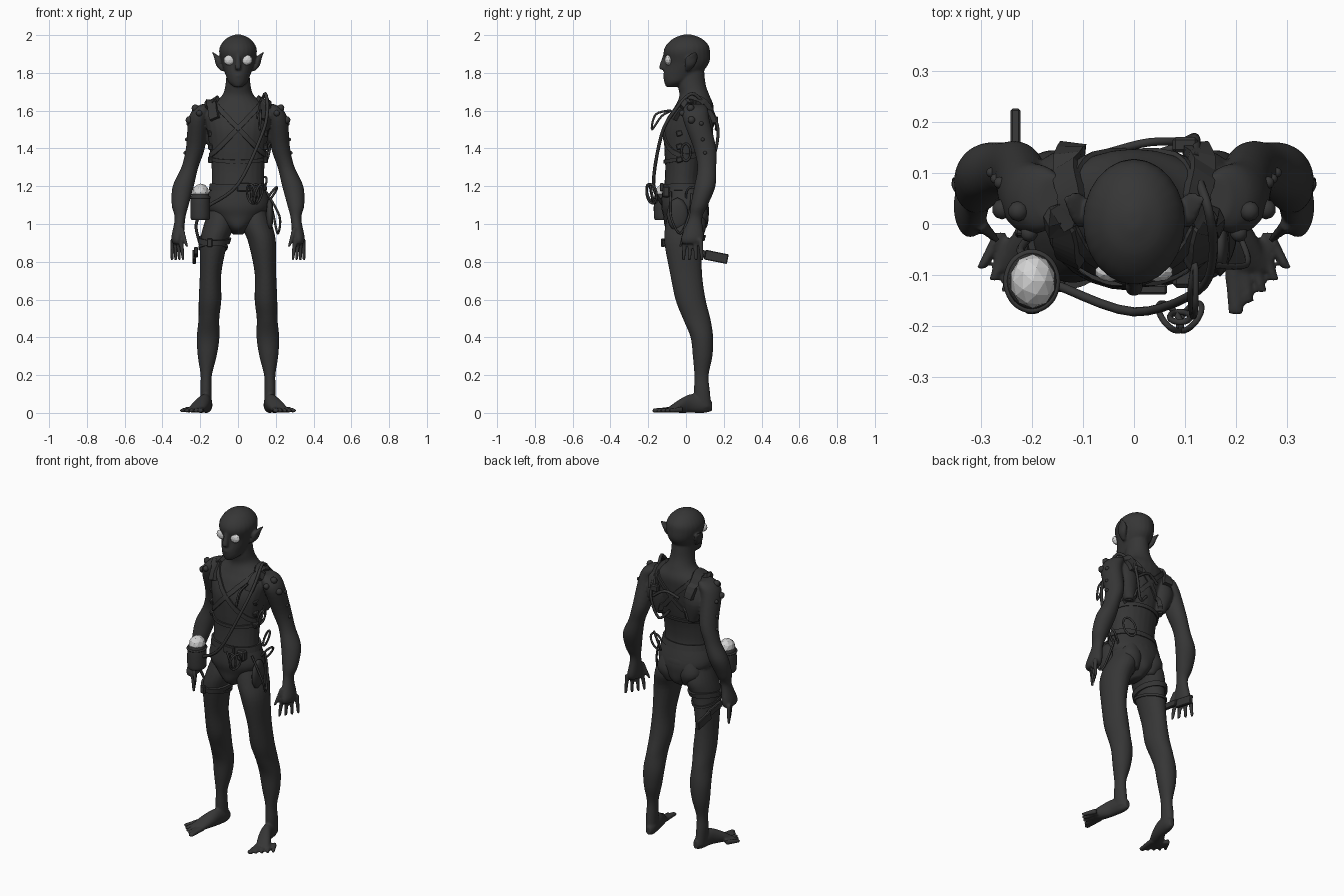
import bpy, bmesh, math
from mathutils import Vector, Matrix
from mathutils.bvhtree import BVHTree

cube = bpy.data.objects.get("Cube")
if cube:
    bpy.data.objects.remove(cube, do_unlink=True)


def material(name, value):
    mat = bpy.data.materials.new(name)
    mat.use_nodes = True
    colour = (value, value, value, 1)
    mat.diffuse_color = colour
    mat.node_tree.nodes["Principled BSDF"].inputs["Base Color"].default_value = colour
    return mat


CHARCOAL = material("charcoal", 0.037)
PALE = material("pale_grey", 0.65)


def blend(before, start, end, after, t):
    """One Catmull-Rom value between start and end."""
    slope_in, slope_out = (end - before) / 2, (after - start) / 2
    rise = end - start
    curve = slope_in + slope_out - 2 * rise
    return start + t * (slope_in + t * (rise - slope_in - curve + t * curve))


def spline(points, steps=5, closed=False):
    """Smooth samples through points of any dimension."""
    count, out = len(points), []

    def pick(i):
        return points[i % count] if closed else points[max(0, min(count - 1, i))]

    for i in range(count if closed else count - 1):
        corners = [pick(i + offset) for offset in (-1, 0, 1, 2)]
        for k in range(steps):
            out.append([blend(*values, k / steps) for values in zip(*corners)])
    return out if closed else out + [list(points[-1])]


def around(count):
    """Cosine and sine pairs evenly spaced on a circle."""
    return [(math.cos(math.tau * i / count), math.sin(math.tau * i / count)) for i in range(count)]


def skin_rings(bm, rings, closed=False):
    """Quads between neighbouring rings, capped when the row is open."""
    for a, b in zip(rings, rings[1:] + rings[:1] if closed else rings[1:]):
        for j in range(len(a)):
            bm.faces.new((a[j - 1], a[j], b[j], b[j - 1]))
    if not closed:
        bm.faces.new(rings[0])
        bm.faces.new(rings[-1])


def loft(bm, sections, side=1, along_y=False):
    """Closed skin over elliptical rings given as x, y, z, half width, half depth."""
    rings = []
    for x, y, z, width, depth in spline(sections):
        ring = []
        for c, s in around(24):
            across, out = max(width, .002) * c, max(depth, .002) * s
            ring.append(bm.verts.new((side * (x + across), y if along_y else y + out, z + out if along_y else z)))
        rings.append(ring)
    skin_rings(bm, rings)


def centre_loft(bm, sections):
    loft(bm, [(0, *section) for section in sections])


def finish(name, bm, mat=CHARCOAL, smooth=True):
    bmesh.ops.recalc_face_normals(bm, faces=bm.faces)
    mesh = bpy.data.meshes.new(name)
    bm.to_mesh(mesh)
    bm.free()
    mesh.materials.append(mat)
    for polygon in mesh.polygons:
        polygon.use_smooth = smooth
    ob = bpy.data.objects.new(name, mesh)
    bpy.context.collection.objects.link(ob)
    return ob


def ball(name, place, scale, mat=CHARCOAL, smooth=True):
    bm = bmesh.new()
    matrix = Matrix.Translation(place) @ Matrix.Diagonal((*scale, 1))
    bmesh.ops.create_icosphere(bm, subdivisions=2, radius=1, matrix=matrix)
    finish(name, bm, mat, smooth)


def box(name, place, size, tilt=0):
    bm = bmesh.new()
    matrix = Matrix.Translation(place) @ Matrix.Rotation(tilt, 4, 'X') @ Matrix.Diagonal((*size, 1))
    bmesh.ops.create_cube(bm, size=1, matrix=matrix)
    bmesh.ops.bevel(bm, geom=bm.edges[:], offset=min(size) / 5, segments=1, affect='EDGES')
    finish(name, bm, smooth=False)


def tube(name, points, radius=.006, closed=False):
    curve = bpy.data.curves.new(name, 'CURVE')
    curve.dimensions = '3D'
    curve.bevel_depth, curve.bevel_resolution, curve.use_fill_caps = radius, 2, True
    path = spline(points, closed=closed)
    line = curve.splines.new('POLY')
    line.points.add(len(path) - 1)
    for point, co in zip(line.points, path):
        point.co = (*co, 1)
    line.use_cyclic_u = closed
    curve.materials.append(CHARCOAL)
    bpy.context.collection.objects.link(bpy.data.objects.new(name, curve))


def loop(name, centre, across, up):
    """Oval ring spanned by two half-axis vectors."""
    tube(name, [Vector(centre) + Vector(across) * c + Vector(up) * s for c, s in around(8)], closed=True)


# Torso with neck, then the head
bm = bmesh.new()
centre_loft(bm, [(0, .96, .04, .06), (0, 1.03, .14, .1), (0, 1.1, .16, .12), (-.015, 1.2, .14, .1),
                 (-.01, 1.3, .14, .1), (0, 1.4, .15, .115), (.01, 1.5, .165, .125), (.03, 1.58, .175, .115),
                 (.045, 1.63, .145, .1), (.045, 1.68, .085, .08), (.03, 1.74, .066, .074), (.025, 1.83, .06, .07)])
centre_loft(bm, [(-.08, 1.725, .02, .025), (-.055, 1.75, .05, .06), (-.025, 1.79, .066, .095),
                 (.006, 1.85, .086, .115), (.004, 1.91, .1, .123), (.007, 1.95, .09, .11),
                 (.008, 1.985, .058, .07), (.008, 2.003, .015, .02)])
# Nose and lips
centre_loft(bm, [(-.116, 1.816, .01, .01), (-.124, 1.83, .018, .018), (-.11, 1.9, .008, .01)])
centre_loft(bm, [(-.1, 1.77, .01, .01), (-.108, 1.785, .026, .014), (-.1, 1.8, .01, .01)])
for s in (1, -1):
    # Pointed ear
    loft(bm, [(.08, .01, 1.81, .01, .01), (.1, .02, 1.84, .016, .026), (.11, .03, 1.88, .016, .032),
              (.135, .05, 1.91, .004, .007)], s)
    # Shoulder blade
    loft(bm, [(.11, .09, 1.38, .03, .03), (.13, .09, 1.5, .065, .055), (.12, .08, 1.6, .04, .045)], s)
    # Arm down to the palm
    loft(bm, [(.16, .05, 1.635, .03, .045), (.185, .05, 1.61, .05, .065), (.21, .055, 1.55, .053, .07),
              (.226, .1, 1.4, .05, .06), (.255, .11, 1.3, .045, .05), (.29, .1, 1.2, .056, .056),
              (.306, .07, 1.1, .045, .046), (.307, .05, 1.03, .028, .036), (.32, .035, .93, .033, .06),
              (.32, .03, .895, .024, .05)], s)
    # Thumb, then four fingers fanned across the palm
    loft(bm, [(.3, 0, .98, .013, .013), (.27, -.03, .88, .008, .008)], s)
    for i in range(4):
        loft(bm, [(.345 - .014 * i, .076 - .027 * i, .92, .013, .014),
                  (.35 - .02 * i, .085 - .033 * i, .81, .008, .009)], s)
    # Leg
    loft(bm, [(.09, 0, 1.1, .05, .08), (.1, 0, 1, .08, .108), (.128, -.014, .9, .073, .1),
              (.145, 0, .74, .057, .085), (.148, .024, .6, .06, .08), (.154, .056, .5, .055, .073),
              (.158, .084, .4, .06, .06), (.163, .088, .3, .05, .052), (.168, .082, .2, .03, .038),
              (.17, .084, .12, .03, .042), (.167, .09, .03, .03, .046)], s)
    # Foot and fanned toes
    loft(bm, [(.16, .138, .035, .016, .024), (.165, .1, .042, .03, .042), (.176, .03, .05, .034, .05),
              (.2, -.03, .037, .043, .037), (.226, -.09, .017, .042, .015)], s, along_y=True)
    for i in range(5):
        w = .0125 if i else .019
        loft(bm, [(.194 + .017 * i, -.065 + .012 * i, .018, w, .016),
                  (.2 + .025 * i, -.177 + .022 * i, .012, w * .8, .011)], s, along_y=True)
# Fuse everything into one skin
body = finish("body", bm)
fuse = body.modifiers.new("fuse", 'REMESH')
fuse.mode, fuse.voxel_size, fuse.use_smooth_shade = 'VOXEL', .006, True
relax = body.modifiers.new("relax", 'SMOOTH')
relax.factor, relax.iterations = .5, 4
bpy.context.view_layer.update()
SKIN = BVHTree.FromObject(body, bpy.context.evaluated_depsgraph_get())


def strap(name, points, width, thick=.008, closed=True):
    """Flat band that hugs the body."""
    hits = [SKIN.find_nearest(Vector(point))[:2] for point in spline(points, 8, closed)]
    bm, rings, last = bmesh.new(), [], len(hits) - 1
    for i, (co, normal) in enumerate(hits):
        ahead = hits[(i + 1) % len(hits) if closed else min(i + 1, last)][0]
        behind = hits[i - 1 if closed else max(i - 1, 0)][0]
        across = (ahead - behind).cross(normal).normalized() * width / 2
        rings.append([bm.verts.new(co + across * edge + normal * height)
                      for edge, height in ((-1, -.008), (-1, thick), (1, thick), (1, -.008))])
    skin_rings(bm, rings, closed)
    finish(name, bm, smooth=False)


def hoop(z, width, depth, x=0, y=0, dip=0, lean=0):
    """Oval path, dipped towards the front and leaning to one side."""
    return [(x + width * c, y + depth * s, z + dip * s + lean * c) for c, s in around(10)]


for s, label in ((1, "left"), (-1, "right")):
    ball(label + "_eye", (s * .046, -.094, 1.868), (.031, .019, .028), PALE, False)
    # Shoulder harness and crossed straps
    strap(label + "_shoulder_pad", [(s * .13, -.08, 1.56), (s * .145, -.03, 1.64), (s * .145, .06, 1.69),
                                    (s * .12, .15, 1.54)], .052, .02, closed=False)
    strap(label + "_cross_strap", hoop(1.51, .14, .14, y=.01, lean=s * .15), .026)
    # Shoulder studs set into the skin
    for x, y, z, r in ((.24, .02, 1.63, .02), (.3, .015, 1.555, .02), (.21, -.06, 1.59, .017),
                       (.3, .09, 1.54, .012), (.3, .09, 1.45, .01), (.3, .1, 1.38, .01)):
        ball(label + "_shoulder_stud", SKIN.find_nearest(Vector((s * x, y, z)))[0], (r, r, r))
    # Side buckles on the ribs
    for i in range(3):
        box(label + "_rib_buckle", (s * .146, -.035, 1.34 + .07 * i), (.025, .035, .03), .3)
strap("rib_strap", hoop(1.35, .15, .11, dip=.02), .02)
strap("belt", hoop(1.195, .14, .11, y=-.015), .035, .012)
box("belt_buckle", (.03, -.128, 1.195), (.07, .02, .045))
box("belt_pouch", (.1, -.105, 1.17), (.05, .04, .06))

# Briefs narrowing to the crotch, with rounded seat
bm = bmesh.new()
centre_loft(bm, [(-.015, 1.2, .143, .107), (-.006, 1.1, .17, .125), (0, 1.04, .13, .12),
                 (0, .98, .06, .108), (0, .945, .025, .06)])
for s in (1, -1):
    loft(bm, [(.06, .06, .97, .03, .035), (.075, .06, 1.04, .066, .06), (.07, .05, 1.13, .04, .045)], s)
finish("briefs", bm)

# Sling cord, loops and hoses
tube("sling_cord", [(.12, .1, 1.63), (.145, .03, 1.69), (.155, -.06, 1.6), (.125, -.13, 1.47),
                    (0, -.172, 1.21), (-.15, -.12, 1.1)], .009)
tube("chest_hook", [(.12, -.08, 1.6), (.12, -.16, 1.58), (.115, -.18, 1.5), (.11, -.13, 1.57)], closed=True)
for i in (-1, 0, 1):
    loop("rope_loop", (.09 + .02 * i, -.182, 1.16), (.02, .025 * i, .01), (.01 * i, -.01, .05))
tube("hip_rope", [(.15, -.08, 1.17), (.22, -.08, 1.04), (.21, -.03, .95), (.185, .02, 1.06), (.16, .03, 1.16)])
loop("hip_clip", (.175, .03, 1.15), (.01, .03, 0), (.03, 0, .045))
loop("rib_clip", (.16, 0, 1.38), (.006, .025, 0), (.01, 0, .045))
loop("back_clip", (.12, .105, 1.2), (.03, -.02, .02), (.01, .01, .045))
tube("back_hose", [(.12, .13, 1.62), (.12, .17, 1.5), (.08, .15, 1.37), (.02, .13, 1.42)], .008)
tube("back_cord", [(-.05, .14, 1.52), (.03, .16, 1.55), (.11, .16, 1.5)], .008)
box("back_clasp", (.1, .155, 1.55), (.05, .03, .04))
ball("hip_pouch", (.168, -.045, 1.05), (.02, .058, .09))

# Canister with a pale rough dome
bm = bmesh.new()
loft(bm, [(-.2, -.112, z, r, r + .006) for z, r in ((1.02, .046), (1.04, .052), (1.12, .052), (1.16, .045))])
finish("canister", bm)
loop("canister_rim", (-.2, -.112, 1.14), (.05, 0, 0), (0, .057, 0))
ball("canister_dome", (-.198, -.112, 1.166), (.045, .053, .048), PALE, False)

# Thigh bands, hanging strap and knife
strap("thigh_band", hoop(.915, .075, .1, -.13, -.015, .015), .028, .012)
strap("lower_thigh_band", hoop(.875, .07, .1, -.13, -.015, -.02), .014)
tube("hanging_strap", [(-.21, -.07, 1.04), (-.222, -.05, .98), (-.2, -.02, .89)], .008)
box("band_clasp", (-.15, -.122, .9), (.03, .022, .045))
box("knife_handle", (-.232, .16, .826), (.02, .125, .052), -.2)
box("knife_sheath", (-.222, .04, .85), (.02, .13, .038), -.15)
